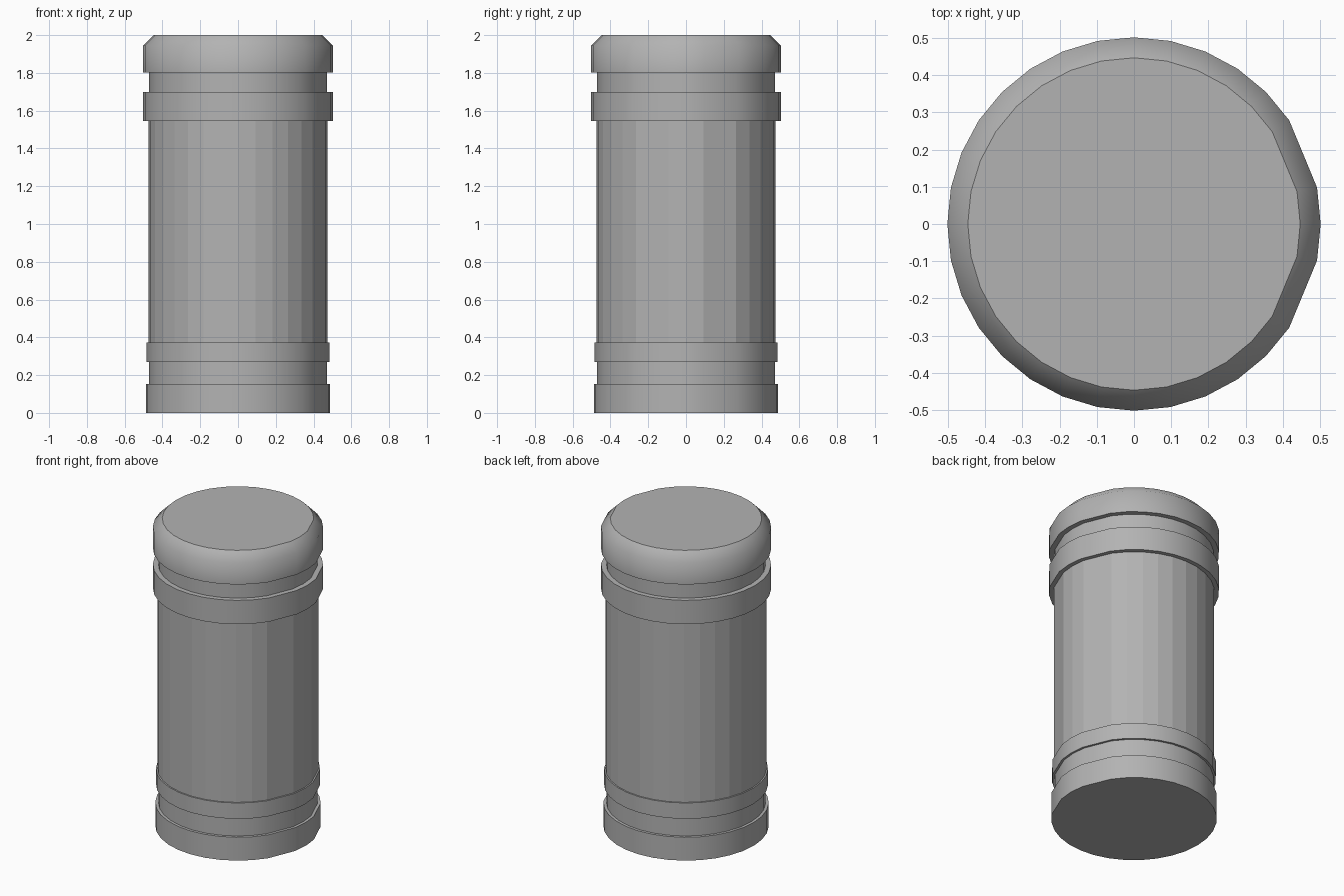
import bpy, bmesh, math

if "Cube" in bpy.data.objects:
    bpy.data.objects.remove(bpy.data.objects["Cube"])

SIDES = 32
SKIP = {2, 30}  # two corners merged into wide flats on the +x side
ANGLES = [2 * math.pi * i / SIDES for i in range(SIDES) if i not in SKIP]

# Outline from bottom to top: (radius, height)
PROFILE = [
    (0.488, 0.0), (0.488, 0.152),                  # foot ring
    (0.470, 0.152), (0.470, 0.27),                 # lower groove
    (0.484, 0.27), (0.484, 0.373),                 # lower band
    (0.475, 0.373), (0.475, 1.545),                # body
    (0.502, 1.545), (0.502, 1.70),                 # upper band
    (0.470, 1.70), (0.470, 1.803),                 # upper groove
    (0.502, 1.803), (0.502, 1.945), (0.447, 2.0),  # cap and bevelled rim
]
BODY = 6      # profile segment of the faceted body
RIM = 13      # profile point where cap wall and bevel blend softly


def lathe(name, profile):
    bm = bmesh.new()
    rings = [[bm.verts.new((r * math.cos(a), r * math.sin(a), z)) for a in ANGLES]
             for r, z in profile]
    n = len(ANGLES)
    for k, (low, high) in enumerate(zip(rings, rings[1:])):
        for i in range(n):
            j = (i + 1) % n
            face = bm.faces.new((low[i], low[j], high[j], high[i]))
            face.smooth = k != BODY                # bands smooth, body faceted
    bm.faces.new(rings[0][::-1])
    bm.faces.new(rings[-1])
    # keep every step crisp except the soft rim
    for k, ring in enumerate(rings):
        if k != RIM:
            for i in range(n):
                bm.edges.get((ring[i], ring[(i + 1) % n])).smooth = False
    mesh = bpy.data.meshes.new(name)
    bm.to_mesh(mesh)
    bm.free()
    obj = bpy.data.objects.new(name, mesh)
    bpy.context.collection.objects.link(obj)
    return obj


canister = lathe("banded_canister", PROFILE)

# Dark grey finish
finish = bpy.data.materials.new("dark_grey")
finish.diffuse_color = (0.45, 0.45, 0.45, 1.0)
finish.use_nodes = True
finish.node_tree.nodes["Principled BSDF"].inputs["Base Color"].default_value = finish.diffuse_color
canister.data.materials.append(finish)
